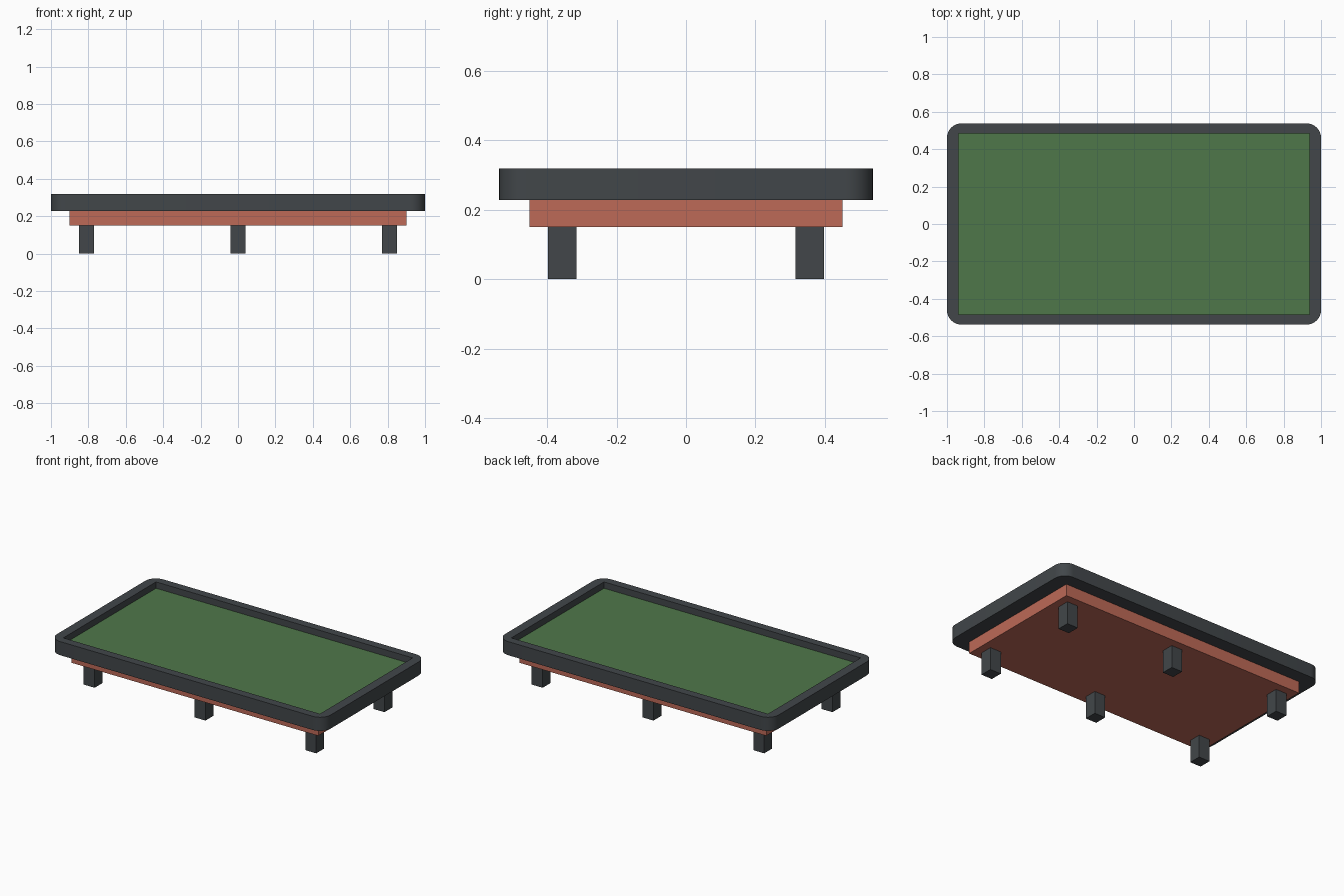
import bpy, bmesh, math

if "Cube" in bpy.data.objects:
    bpy.data.objects.remove(bpy.data.objects["Cube"])


def material(name, rgb):
    m = bpy.data.materials.new(name)
    m.diffuse_color = (*rgb, 1.0)
    m.use_nodes = True
    m.node_tree.nodes["Principled BSDF"].inputs["Base Color"].default_value = m.diffuse_color
    return m


charcoal = material("charcoal", (0.054, 0.062, 0.068))
felt_green = material("felt green", (0.078, 0.187, 0.068))
terracotta = material("terracotta", (0.51, 0.142, 0.096))


def finish(name, bm, mat):
    bmesh.ops.recalc_face_normals(bm, faces=bm.faces)
    me = bpy.data.meshes.new(name)
    bm.to_mesh(me)
    bm.free()
    ob = bpy.data.objects.new(name, me)
    bpy.context.collection.objects.link(ob)
    me.materials.append(mat)
    return ob


def box(name, x, y, z0, z1, hx, hy, mat):
    bm = bmesh.new()
    bmesh.ops.create_cube(bm, size=1.0)
    for v in bm.verts:
        v.co = (x + v.co.x * 2 * hx, y + v.co.y * 2 * hy,
                (z0 + z1) / 2 + v.co.z * (z1 - z0))
    return finish(name, bm, mat)


# rail: rounded tray with a square-cornered pocket
HX, HY, R, SEG = 1.0, 0.538, 0.078, 10
IX, IY = 0.938, 0.484
Z0, ZF, Z1 = 0.228, 0.27, 0.318
SIGNS = [(1, 1), (-1, 1), (-1, -1), (1, -1)]
bm = bmesh.new()
top, bottom, rim, floor = [], [], [], []
for q, (sx, sy) in enumerate(SIGNS):
    arc = []
    for i in range(SEG + 1):
        a = math.pi / 2 * (q + i / SEG)
        x = sx * (HX - R) + R * math.cos(a)
        y = sy * (HY - R) + R * math.sin(a)
        arc.append(bm.verts.new((x, y, Z1)))
        bottom.append(bm.verts.new((x, y, Z0)))
    top.append(arc)
    rim.append(bm.verts.new((sx * IX, sy * IY, Z1)))
    floor.append(bm.verts.new((sx * IX, sy * IY, ZF)))
for q in range(4):
    n = (q + 1) % 4
    for a, b in zip(top[q], top[q][1:]):
        bm.faces.new((rim[q], a, b))
    bm.faces.new((rim[q], top[q][-1], top[n][0], rim[n]))
    bm.faces.new((rim[q], rim[n], floor[n], floor[q]))
ring = [v for arc in top for v in arc]
for i in range(len(ring)):
    j = (i + 1) % len(ring)
    bm.faces.new((ring[i], bottom[i], bottom[j], ring[j]))
bm.faces.new(bottom)
bm.faces.new(floor)
rail = finish("table_rail", bm, charcoal)
bpy.context.view_layer.objects.active = rail
rail.select_set(True)
bpy.ops.object.shade_smooth_by_angle(angle=math.radians(30))

# playing surface and apron
box("felt_surface", 0, 0, ZF, 0.276, IX, IY, felt_green)
box("apron", 0, 0, 0.15, Z0, 0.902, 0.45, terracotta)

# six legs
for sy, side in ((-1, "front"), (1, "back")):
    for x, pos in ((-0.81, "left"), (0, "middle"), (0.81, "right")):
        box(f"{side}_{pos}_leg", x, sy * 0.356, 0, 0.15, 0.04, 0.041, charcoal)
